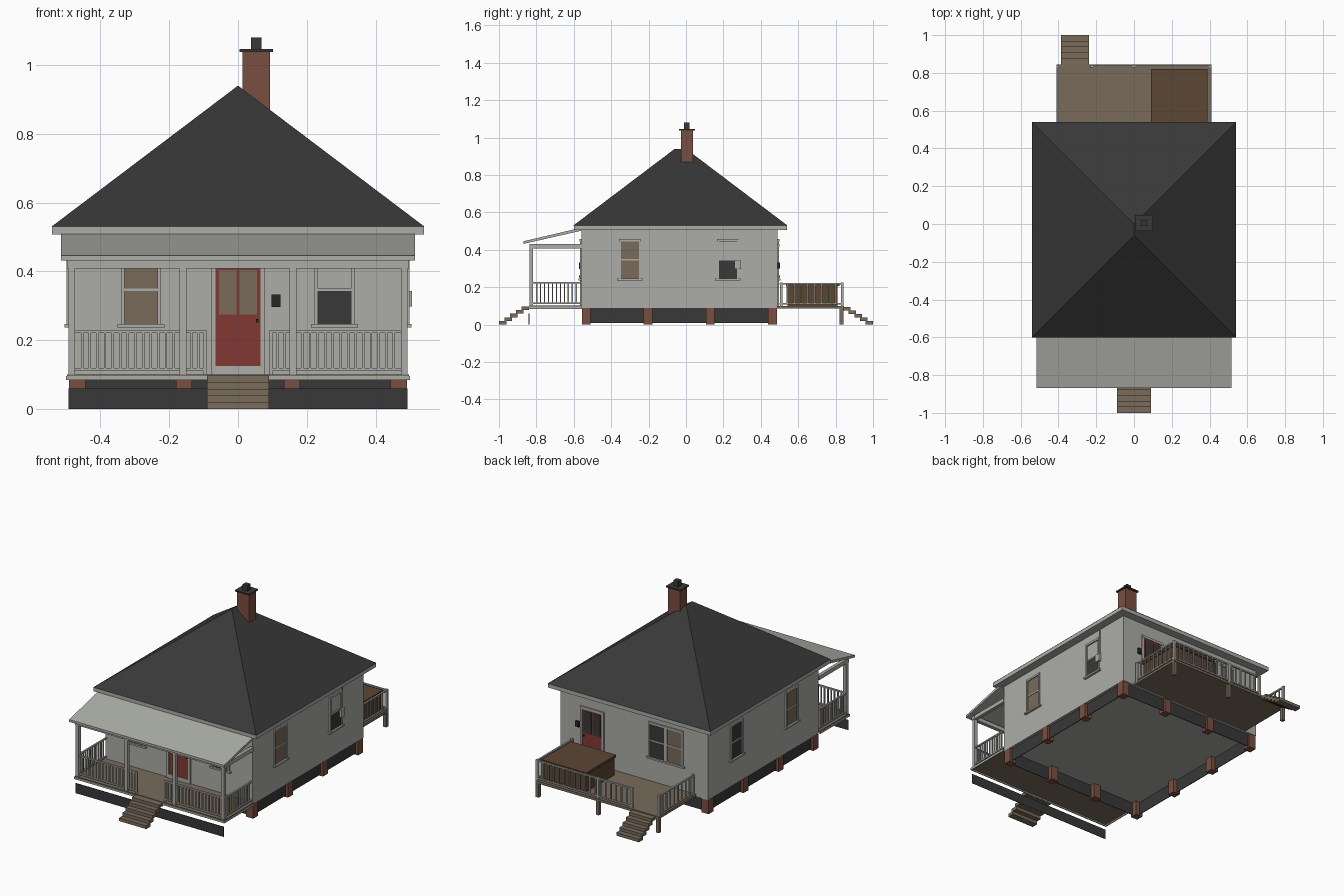
import bpy, bmesh, math

if "Cube" in bpy.data.objects:
    bpy.data.objects.remove(bpy.data.objects["Cube"])


def material(name, r, g, b):
    lin = lambda c: ((c / 255 + 0.055) / 1.055) ** 2.4
    m = bpy.data.materials.new(name)
    m.diffuse_color = (lin(r), lin(g), lin(b), 1)
    m.use_nodes = True
    m.node_tree.nodes["Principled BSDF"].inputs["Base Color"].default_value = m.diffuse_color
    return m


GREY = material("grey_paint", 172, 174, 167)
DARK = material("dark_shingle", 56, 56, 56)
BRICK = material("red_brick", 122, 79, 65)
WOOD = material("weathered_wood", 120, 107, 90)
RED = material("red_door_paint", 130, 56, 52)
BROWN = material("dark_brown_wood", 92, 70, 52)
BLACK = material("black_metal", 38, 38, 38)


def finish(name, bm, mat):
    bmesh.ops.recalc_face_normals(bm, faces=bm.faces[:])
    me = bpy.data.meshes.new(name)
    bm.to_mesh(me)
    bm.free()
    me.materials.append(mat)
    ob = bpy.data.objects.new(name, me)
    bpy.context.collection.objects.link(ob)
    return ob


def boxes(name, items, mat):
    """One object from boxes given as (x0, x1, y0, y1, z0, z1)."""
    bm = bmesh.new()
    for x0, x1, y0, y1, z0, z1 in items:
        vs = bmesh.ops.create_cube(bm, size=1)["verts"]
        for v in vs:
            v.co = ((x0 + x1) / 2 + v.co.x * (x1 - x0),
                    (y0 + y1) / 2 + v.co.y * (y1 - y0),
                    (z0 + z1) / 2 + v.co.z * (z1 - z0))
    return finish(name, bm, mat)


def extrude_x(name, profile, x0, x1, mat):
    """Prism from a (y, z) profile."""
    bm = bmesh.new()
    f = bm.faces.new([bm.verts.new((x0, y, z)) for y, z in profile])
    ext = bmesh.ops.extrude_face_region(bm, geom=[f])["geom"]
    bmesh.ops.translate(bm, vec=(x1 - x0, 0, 0),
                        verts=[g for g in ext if isinstance(g, bmesh.types.BMVert)])
    return finish(name, bm, mat)


W, YF, YB = 0.49, -0.56, 0.49      # half width, front wall, back wall

# House body
boxes("walls", [(-W, W, YF, YB, 0.085, 0.51)], GREY)

# Brick piers around the edge, with recessed skirting
px = [-0.467, -0.157, 0.157, 0.467]
py = [-0.533, -0.203, 0.13, 0.463]
r = 0.0235
piers = [(x - r, x + r, y - r, y + r, 0, 0.088) for x in px for y in py
         if abs(x) > 0.4 or y in (py[0], py[-1])]
boxes("foundation_piers", piers, BRICK)
boxes("foundation_skirting",
      [(s * 0.472 - 0.002, s * 0.472 + 0.002, -0.54, 0.47, 0.008, 0.087) for s in (-1, 1)] +
      [(-0.472, 0.472, y - 0.002, y + 0.002, 0.008, 0.087) for y in (-0.542, 0.472)], DARK)
boxes("porch_skirting", [(-0.493, 0.493, -0.841, -0.838, 0, 0.06)], DARK)

# Hip roof with short ridge, on an eave slab
boxes("eave_slab", [(-0.54, 0.54, -0.6, 0.54, 0.507, 0.531)], GREY)
bm = bmesh.new()
c = [bm.verts.new(p) for p in ((-.541, -.601, .531), (.541, -.601, .531),
                               (.541, .541, .531), (-.541, .541, .531))]
a, b = bm.verts.new((0, -0.06, 0.94)), bm.verts.new((0, 0, 0.94))
for f in (c, (c[0], c[1], a), (c[1], c[2], b, a), (c[2], c[3], b), (c[3], c[0], a, b)):
    bm.faces.new(f)
finish("hip_roof", bm, DARK)

# Chimney
boxes("chimney_stack", [(0.013, 0.093, -0.028, 0.037, 0.75, 1.04)], BRICK)
boxes("chimney_cap", [(0.005, 0.101, -0.037, 0.047, 1.038, 1.046),
                      (0.038, 0.069, -0.01, 0.02, 1.04, 1.08)], DARK)

# Front porch: deck, posts, beam and lean-to roof
boxes("porch_deck", [(-0.497, 0.497, -0.84, YF, 0.092, 0.101)], WOOD)
boxes("porch_deck_edge", [(-0.497, 0.497, -0.844, -0.838, 0.084, 0.096)] +
      [(s * 0.497 - 0.003, s * 0.497 + 0.003, -0.844, YF, 0.084, 0.096) for s in (-1, 1)], GREY)
boxes("porch_posts", [(x - .01, x + .01, -0.837, -0.817, 0.1, 0.42)
                      for x in (-0.483, -0.16, 0.16, 0.483)], GREY)
boxes("porch_beam", [(-0.497, 0.497, -0.838, -0.816, 0.408, 0.432)] +
      [(s * 0.485 - .01, s * 0.485 + .01, -0.82, YF, 0.408, 0.432) for s in (-1, 1)], GREY)
extrude_x("porch_roof", [(-0.868, 0.432), (-0.868, 0.446), (-0.56, 0.518), (-0.56, 0.502)],
          -0.515, 0.515, GREY)


def rail(p, q, z0, z1, step, t=0.0035):
    """Boxes for a straight railing from p to q along x or y."""
    (ax, ay), (bx, by) = p, q
    out = []
    for z in (z0, z1):
        out.append((min(ax, bx) - .005, max(ax, bx) + .005,
                    min(ay, by) - .005, max(ay, by) + .005, z - .004, z + .004))
    n = max(2, round(math.hypot(bx - ax, by - ay) / step))
    for i in range(1, n):
        x, y = ax + (bx - ax) * i / n, ay + (by - ay) * i / n
        out.append((x - t, x + t, y - t, y + t, z0, z1))
    return out


porch = []
for s in (-1, 1):
    porch += rail((s * 0.475, -0.827), (s * 0.165, -0.827), 0.115, 0.225, 0.022)
    porch += rail((s * 0.155, -0.827), (s * 0.095, -0.827), 0.115, 0.225, 0.02)
    porch += rail((s * 0.485, -0.82), (s * 0.485, -0.565), 0.115, 0.225, 0.022)
    porch.append((s * .095 - .005, s * .095 + .005, -.832, -.822, .1, .228))
boxes("porch_railing", porch, GREY)

# Steps: overlapping treads going down from each deck
def steps(name, x0, x1, y, s, top):
    boxes(name, [(x0, x1, *sorted((y + s * i * .03, y + s * (i * .03 + .04))),
                  top - (i + 1) * top / 5, top - i * top / 5) for i in range(5)], WOOD)


steps("front_steps", -0.09, 0.09, -0.84, -1, 0.098)
steps("back_steps", -0.387, -0.237, 0.84, 1, 0.095)

# Back deck with posts and railing
boxes("back_deck", [(-0.41, 0.41, YB, 0.845, 0.085, 0.1)], WOOD)
boxes("back_deck_posts", [(x - .01, x + .01, 0.822, 0.842, 0, 0.09)
                          for x in (-0.4, 0, 0.4)], WOOD)
back = rail((0.4, 0.835), (-0.225, 0.835), 0.112, 0.218, 0.035)
for s in (-1, 1):
    back += rail((s * 0.403, 0.835), (s * 0.403, 0.505), 0.112, 0.218, 0.035)
back += [(x - .007, x + .007, .828, .842, .1, .224) for x in (-.403, -.225, 0, .403)]
back += [(x - .007, x + .007, .503, .517, .1, .224) for x in (-.403, .403)]
boxes("back_railing", back, GREY)

# Tub with overhanging lid on the back deck
boxes("tub", [(0.097, 0.383, 0.542, 0.81, 0.1, 0.21)], BROWN)
boxes("tub_lid", [(0.09, 0.39, 0.535, 0.82, 0.207, 0.221)], BROWN)


def on_wall(side, u0, u1, z0, z1, d):
    """Box sticking out by d from a wall; u runs along the wall."""
    e = 0.002
    return {"front": (u0, u1, YF - d, YF + e, z0, z1),
            "back": (u0, u1, YB - e, YB + d, z0, z1),
            "right": (W - e, W + d, u0, u1, z0, z1),
            "left": (-W - d, -W + e, u0, u1, z0, z1)}[side]


def window(name, side, u, mat, half=False):
    h, z0, z1 = 0.058, 0.245, 0.455
    t, zm = 0.01, 0.347
    boxes(name + "_frame", [on_wall(side, u - h, u - h + t, z0, z1, .008),
                            on_wall(side, u + h - t, u + h, z0, z1, .008),
                            on_wall(side, u - h, u + h, z1 - t, z1 + .002, .009),
                            on_wall(side, u - h, u + h, zm - .004, zm + .004, .006),
                            on_wall(side, u - h - .01, u + h + .01, z0 - .008, z0 + .002, .014)], GREY)
    boxes(name + "_pane", [on_wall(side, u - h + t, u + h - t, z0, zm if half else z1 - t, .003)], mat)


# Windows: curtained or dark, some with the upper blind drawn
window("front_left_window", "front", -0.282, WOOD)
window("front_right_window", "front", 0.28, DARK, True)
window("right_front_window", "right", -0.3, WOOD)
window("right_back_window", "right", 0.224, DARK, True)
window("left_front_window", "left", -0.3, WOOD)
window("left_back_window", "left", 0.224, DARK)
window("back_window_a", "back", -0.155, DARK)
window("back_window_b", "back", -0.27, WOOD)


def door(name, side, u, glass):
    boxes(name + "_panel", [on_wall(side, u - .065, u + .065, .125, .415, .004)], RED)
    boxes(name + "_glass", [on_wall(side, u + s * .03 - .025, u + s * .03 + .025, .275, .405, .006)
                            for s in (-1, 1)], glass)
    boxes(name + "_trim", [on_wall(side, u + s * .072 - .007, u + s * .072 + .007, .1, .425, .008)
                           for s in (-1, 1)] +
          [on_wall(side, u - .079, u + .079, .415, .43, .009),
           on_wall(side, u - .072, u + .072, .1, .125, .008)], GREY)
    boxes(name + "_knob", [on_wall(side, u + .052, u + .059, .252, .262, .012)], BLACK)


# Doors with wall lamps
door("front_door", "front", 0, WOOD)
door("back_door", "back", 0.278, DARK)
boxes("wall_lamps", [on_wall("front", .098, .124, .297, .333, .012),
                     on_wall("back", .362, .385, .3, .333, .012)], BLACK)

# Electric meter and conduit on the right wall
boxes("electric_meter", [on_wall("right", .26, .295, .298, .344, .016),
                         on_wall("right", .281, .287, .344, .51, .006)], GREY)
